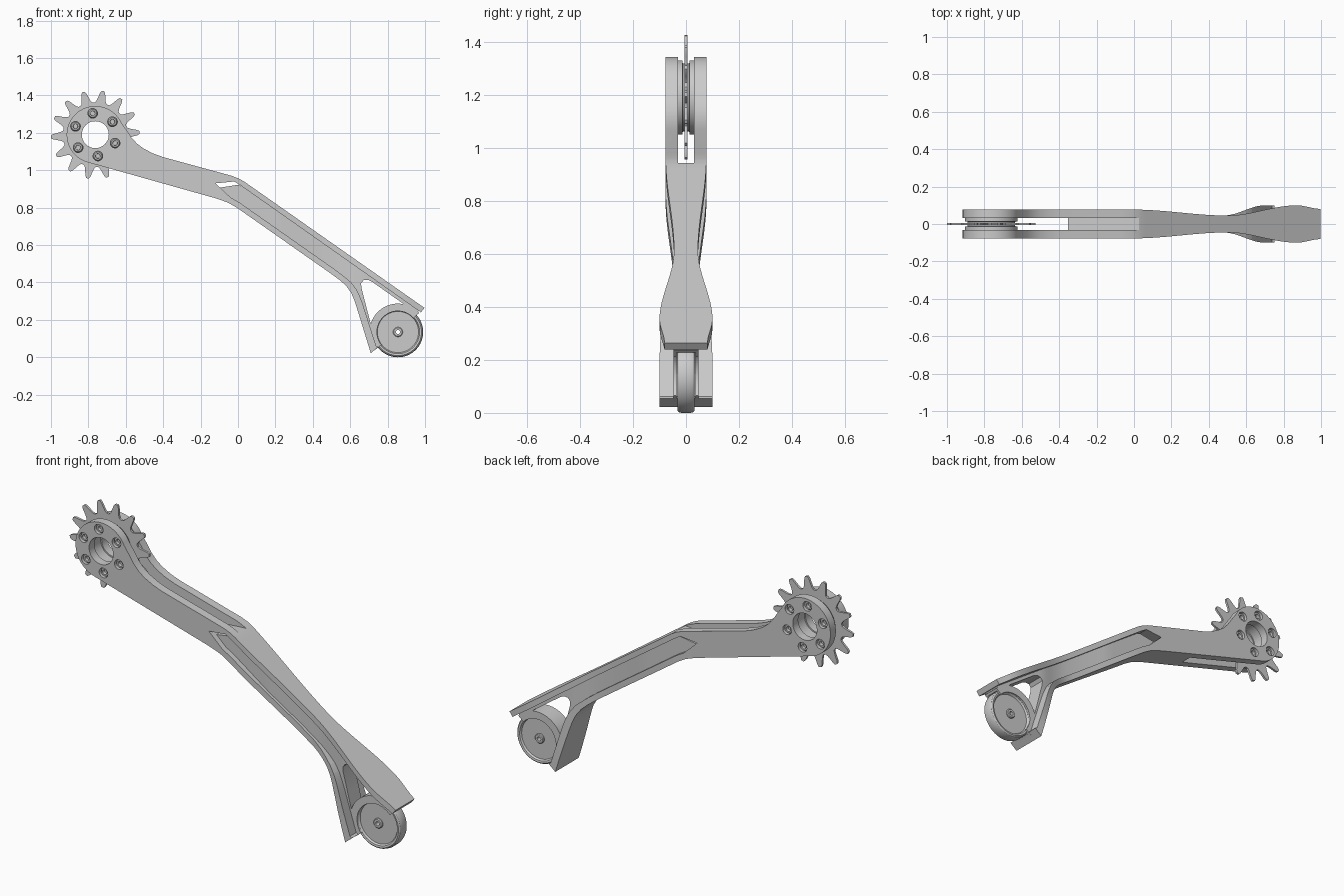
import bpy, bmesh
from math import sin, cos, radians, pi

if "Cube" in bpy.data.objects:
    bpy.data.objects.remove(bpy.data.objects["Cube"])

HUB = (-0.763, 1.19)
WHEEL = (0.855, 0.135)


def arc(c, r, a0, a1, n):
    """Points on an arc in the x-z plane, angles in degrees."""
    return [(c[0] + r * cos(radians(a0 + (a1 - a0) * i / n)),
             c[1] + r * sin(radians(a0 + (a1 - a0) * i / n))) for i in range(n + 1)]


def circle(c, r, n):
    return arc(c, r, 0, 360, n)[:-1]


def ease(keys, x):
    """Smooth interpolation between (x, value) keys."""
    if x <= keys[0][0]:
        return keys[0][1]
    for (x0, v0), (x1, v1) in zip(keys, keys[1:]):
        if x <= x1:
            t = (x - x0) / (x1 - x0)
            return v0 + (v1 - v0) * t * t * (3 - 2 * t)
    return keys[-1][1]


def finish(bm, name):
    bmesh.ops.recalc_face_normals(bm, faces=bm.faces[:])
    me = bpy.data.meshes.new(name)
    bm.to_mesh(me)
    bm.free()
    ob = bpy.data.objects.new(name, me)
    bpy.context.collection.objects.link(ob)
    return ob


def plate(name, outline, width, holes=(), cuts=(), back=None):
    """Side profile extruded across y; width(x, z) gives the half width."""
    bm = bmesh.new()
    for loop in [outline, *holes]:
        vs = [bm.verts.new((x, 0, z)) for x, z in loop]
        for a, b in zip(vs, vs[1:] + vs[:1]):
            bm.edges.new((a, b))
    bmesh.ops.triangle_fill(bm, use_beauty=True, edges=bm.edges[:], normal=(0, -1, 0))
    for x in cuts:
        bmesh.ops.bisect_plane(bm, geom=bm.verts[:] + bm.edges[:] + bm.faces[:],
                               plane_co=(x, 0, 0), plane_no=(1, 0, 0), dist=1e-5)
    front = bm.verts[:]
    ext = bmesh.ops.extrude_face_region(bm, geom=bm.faces[:], use_keep_orig=True)
    new = [g for g in ext["geom"] if isinstance(g, bmesh.types.BMVert)]
    for v in front:
        v.co.y = -width(v.co.x, v.co.z)
    for v in new:
        v.co.y = width(v.co.x, v.co.z) if back is None else back
    return finish(bm, name)


def lathe(name, c, profile, n=48):
    """Closed (radius, y) profile turned about the y axis through c."""
    bm = bmesh.new()
    rings = [[bm.verts.new((c[0] + r * cos(2 * pi * i / n), y, c[1] + r * sin(2 * pi * i / n)))
              for r, y in profile] for i in range(n)]
    m = len(profile)
    for i in range(n):
        a, b = rings[i], rings[(i + 1) % n]
        for j in range(m):
            k = (j + 1) % m
            bm.faces.new((a[j], a[k], b[k], b[j]))
    bmesh.ops.remove_doubles(bm, verts=bm.verts[:], dist=1e-5)
    return finish(bm, name)


# Half widths along the arm: waisted in the middle, flared at the wheel
TOP = [(0, .077), (.5, .045), (.87, .1), (1, .08)]
LEG = [(0, .077), (.48, .045), (.7, .1)]
CUTS = [i * .03 for i in range(33)]


def arm_width(x, z):
    return ease(LEG if z < .88 - .7 * x else TOP, x)


def web_width(x, z):
    return max(.028, min(ease(TOP, x) - .017, .047))


# Arm: hub cheeks, upper block, top flange and bottom flange turning into the leg
bolt_spots = arc(HUB, .115, -23, 277, 5)
arm_outline = (
    arc(HUB, .153, 25, 255, 46)
    + [(-.13, .853), (-.09, .84), (-.05, .825), (-.005, .799), (.49, .452), (.545, .412),
       (.58, .38), (.605, .345), (.62, .31), (.635, .265), (.71, .022)]
    + [(.75, .055), (.738, .062), (.665, .29), (.65, .33), (.632, .365), (.605, .4),
       (.565, .434), (.51, .475), (.01, .826), (-.04, .855)]
    + [(-.12, .93), (-.02, .94), (.015, .918), (.978, .24)]
    + [(.997, .264), (.065, .917), (.035, .938), (.005, .955), (-.03, .969), (-.07, .98),
       (-.40, 1.07), (-.455, 1.09), (-.505, 1.116), (-.54, 1.142), (-.57, 1.175), (-.594, 1.212)])
arm = plate("arm", arm_outline, arm_width,
            [circle(HUB, .072, 48)] + [circle(p, .026, 20) for p in bolt_spots], CUTS)

# Fork slot around the sprocket, tapering into a groove on top
slot = plate("slot_cutter",
             [(-1.1, .7), (-.37, .7), (-.37, .914), (0, .942), (.1, .946), (.1, 1.5), (-1.1, 1.5)],
             lambda x, z: .031)
slot.hide_render = True
mod = arm.modifiers.new("slot", "BOOLEAN")
mod.object, mod.operation, mod.solver = slot, "DIFFERENCE", "EXACT"
bpy.context.view_layer.objects.active = arm
bpy.ops.object.modifier_apply(modifier="slot")
bpy.data.objects.remove(slot)

# Recessed web between the flanges, with a rim around the triangular window
plate("arm_web",
      [(-.14, .9), (0, .922), (.06, .9), (.975, .255), (.95, .232), (.895, .272), (.875, .292),
       (.715, .405), (.695, .414), (.672, .412), (.658, .395), (.66, .37), (.712, .17),
       (.74, .05), (.715, .035), (.645, .28), (.625, .34), (.585, .395), (.5, .463),
       (0, .812), (-.1, .86)],
      web_width, cuts=CUTS)

# Fender: roof plus a cheek on each side of the wheel
plate("fender_roof", arc(WHEEL, .152, 42, 218, 32) + arc(WHEEL, .138, 218, 42, 32),
      lambda x, z: .047)
for side, name in ((-1, "fender_cheek_front"), (1, "fender_cheek_back")):
    plate(name, arc(WHEEL, .149, 42, 218, 32) + arc(WHEEL, .112, 218, 42, 32),
          lambda x, z: -side * .047, back=side * .036)

# Wheel with rounded tyre, dished faces and a bored boss
half = [(.011, .032), (.022, .032), (.026, .028), (.026, .022), (.11, .022), (.116, .031),
        (.126, .033), (.132, .028), (.135, .018)]
lathe("wheel", WHEEL, half + [(r, -y) for r, y in reversed(half)], 64)

# Sprocket
TEETH = 14
flank = [(-.5, .172), (-.39, .174), (-.29, .185), (-.21, .203), (-.14, .225), (-.07, .237)]
tooth = flank + [(-f, r) for f, r in reversed(flank[1:])]
gear = []
for t in range(TEETH):
    for f, r in tooth:
        a = radians(80) + (t + f) * 2 * pi / TEETH
        gear.append((HUB[0] + r * cos(a), HUB[1] + r * sin(a)))
plate("sprocket", gear, lambda x, z: .006, [circle(HUB, .08, 48)])

# Hub barrel, stepped down beside the sprocket
lathe("hub_barrel", HUB, [(.079, -.034), (.14, -.034), (.14, -.014), (.128, -.012), (.128, .012),
                          (.14, .014), (.14, .034), (.079, .034)])

# Socket bolts sunk into both cheeks
for i, p in enumerate(bolt_spots):
    for side, tag in ((-1, "front"), (1, "back")):
        prof = [(0, .033), (.026, .033), (.026, .058), (.021, .066), (.013, .066), (.012, .05), (0, .05)]
        lathe(f"bolt_{tag}_{i + 1}", p, [(r, side * y) for r, y in prof], 20)

# Smooth shading with crisp edges
bpy.ops.object.select_all(action="SELECT")
bpy.context.view_layer.objects.active = arm
bpy.ops.object.shade_smooth_by_angle(angle=radians(28))
